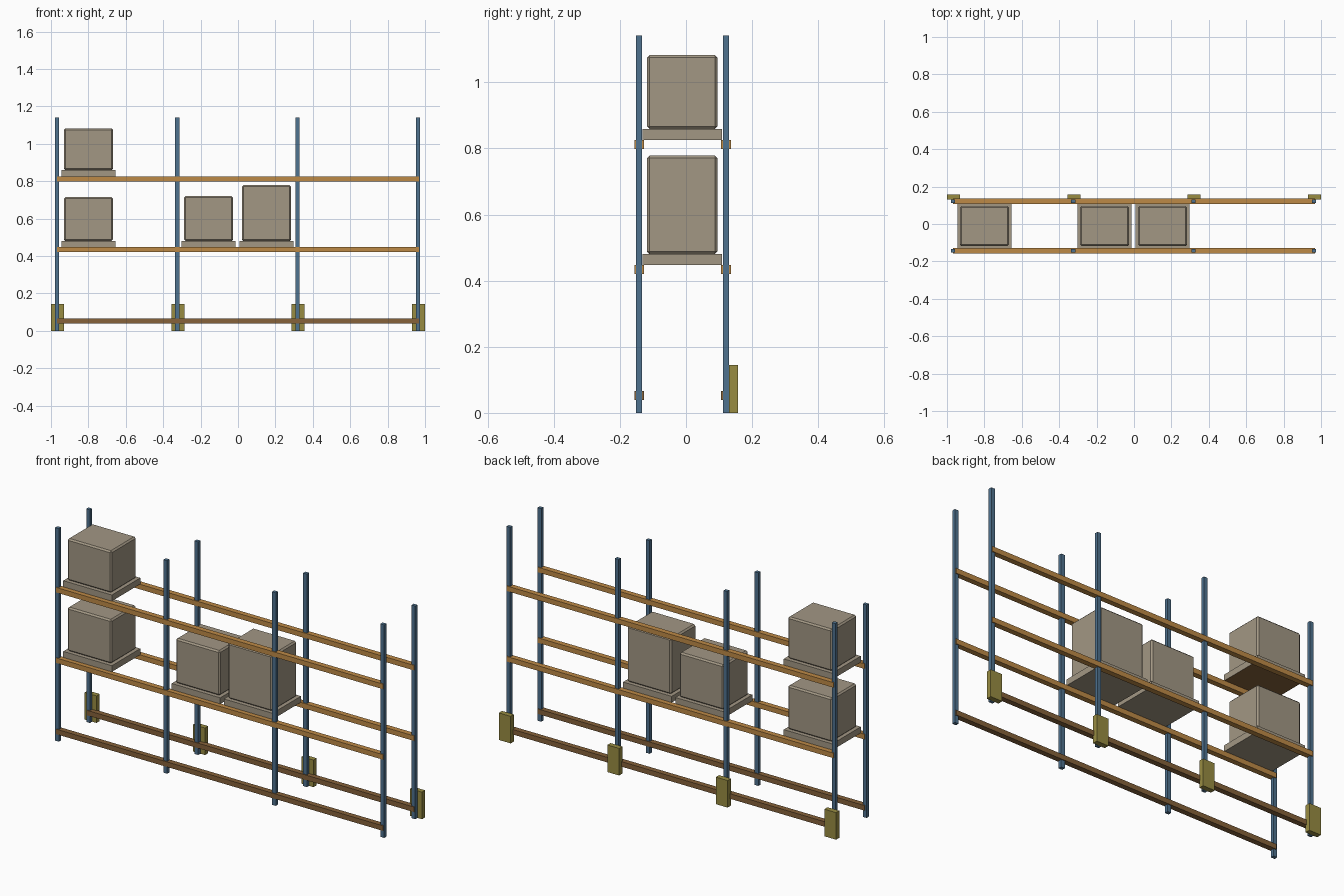
import bpy
import bmesh

cube = bpy.data.objects.get("Cube")
if cube:
    bpy.data.objects.remove(cube, do_unlink=True)


def material(name, rgb):
    """Flat colour given as 0-255 display values, stored as linear."""
    linear = [(c / 255 / 12.92) if c < 11 else ((c / 255 + 0.055) / 1.055) ** 2.4 for c in rgb]
    mat = bpy.data.materials.new(name)
    mat.use_nodes = True
    mat.diffuse_color = (*linear, 1)
    bsdf = mat.node_tree.nodes["Principled BSDF"]
    bsdf.inputs["Base Color"].default_value = (*linear, 1)
    return mat


BLUE = material("steel blue", (79, 114, 143))
ORANGE = material("beam orange", (190, 138, 70))
BROWN = material("dark brown", (134, 98, 58))
YELLOW = material("guard yellow", (152, 140, 66))
TAUPE = material("box taupe", (162, 151, 132))


def block(name, x, y, z, mat, bevel=0):
    """Box from (min, max) ranges, with an optional small chamfer."""
    bm = bmesh.new()
    bmesh.ops.create_cube(bm, size=1)
    for v in bm.verts:
        for axis, (low, high) in enumerate((x, y, z)):
            v.co[axis] = high if v.co[axis] > 0 else low
    mesh = bpy.data.meshes.new(name)
    bm.to_mesh(mesh)
    bm.free()
    mesh.materials.append(mat)
    obj = bpy.data.objects.new(name, mesh)
    bpy.context.collection.objects.link(obj)
    if bevel:
        mod = obj.modifiers.new("chamfer", "BEVEL")
        mod.width = bevel
        mod.segments = 1
    return obj


def around(centre, half):
    return (centre - half, centre + half)


ROWS = {"front": -0.142, "back": 0.121}
BAYS = [-0.967, -0.325, 0.319, 0.962]

# Uprights and rear column guards
for i, x in enumerate(BAYS):
    for row, y in ROWS.items():
        block(f"{row}_upright_{i + 1}", around(x, 0.011), around(y, 0.0095), (0, 1.142), BLUE)
    guard_x = -0.965 + i * 0.6433
    block(f"column_guard_{i + 1}", around(guard_x, 0.035), (0.13, 0.157), (0, 0.145), YELLOW)

# Long beams along both rows
for level, z, mat in (("floor", 0.0525, BROWN), ("middle", 0.434, ORANGE), ("top", 0.812, ORANGE)):
    for row, y in ROWS.items():
        block(f"{level}_{row}_beam", around(0, 0.969), around(y, 0.0145), around(z, 0.0135), mat)

# Loaded pallets: name, centre x, shelf height, top of the box
LOADS = [
    ("top_left", -0.8, 0.826, 1.083),
    ("middle_left", -0.8, 0.447, 0.715),
    ("middle_centre", -0.157, 0.447, 0.72),
    ("middle_right", 0.153, 0.447, 0.779),
]
for name, x, base, top in LOADS:
    pallet = block(f"{name}_pallet", around(x, 0.144), (-0.132, 0.109), (base, base + 0.033), TAUPE)
    block(f"{name}_box", around(x, 0.131), (-0.118, 0.095), (base + 0.033, top), TAUPE, 0.008)
    # The highest pallet has a brown underside
    if name.startswith("top"):
        pallet.data.materials.append(BROWN)
        for face in pallet.data.polygons:
            face.material_index = int(face.normal.z < -0.5)
